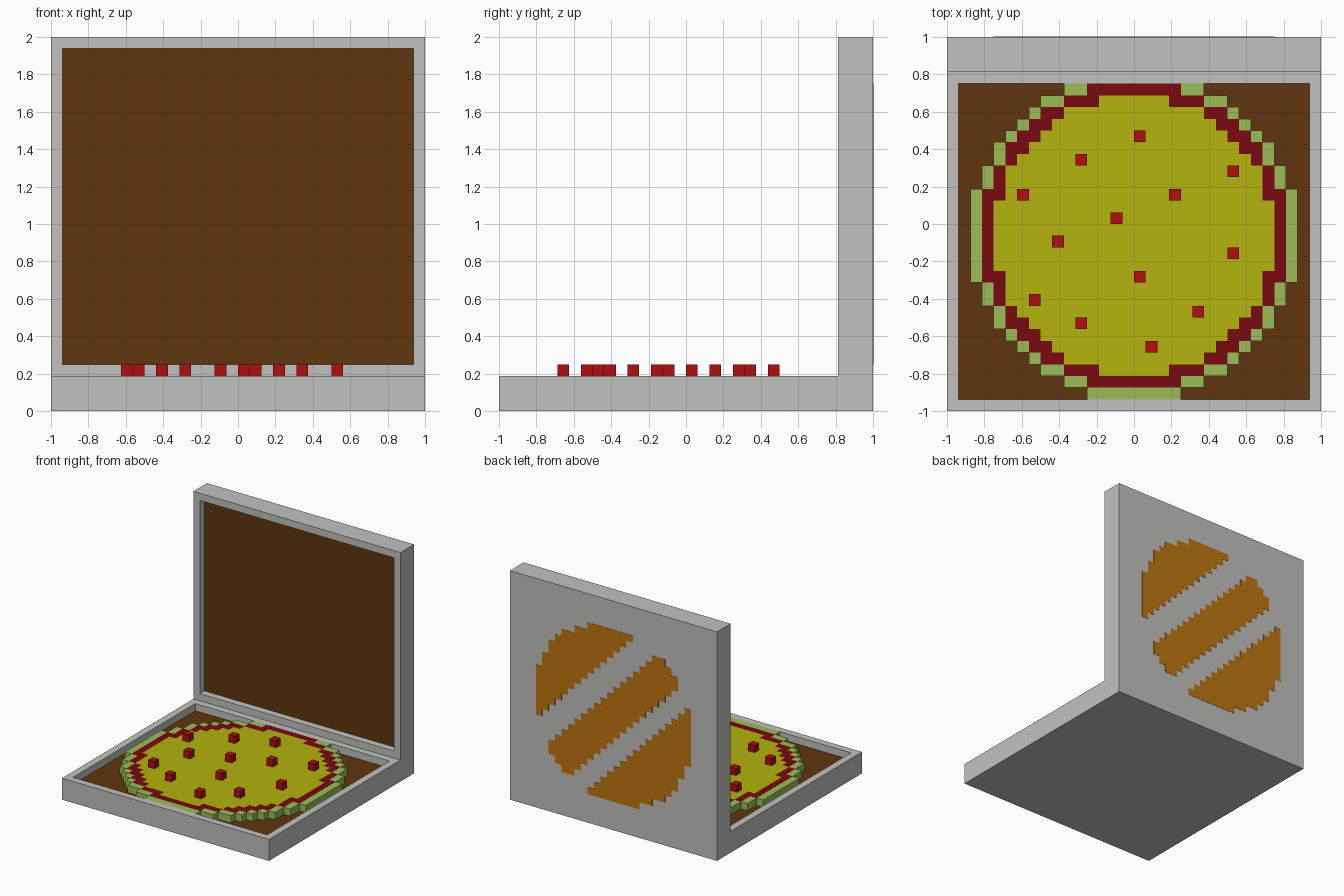
import bpy
import bmesh
from mathutils import Matrix

cube = bpy.data.objects.get("Cube")
if cube:
    bpy.data.objects.remove(cube, do_unlink=True)

U = 1 / 16  # block size


def material(name, rgb):
    lin = [(c / 255 / 12.92) if c < 11 else ((c / 255 + 0.055) / 1.055) ** 2.4 for c in rgb]
    m = bpy.data.materials.new(name)
    m.use_nodes = True
    m.diffuse_color = (*lin, 1)
    m.node_tree.nodes["Principled BSDF"].inputs["Base Color"].default_value = (*lin, 1)
    return m


GREY = material("cardboard grey", (193, 193, 191))
BROWN = material("inner brown", (95, 53, 14))
GREEN = material("crust green", (155, 190, 86))
DARK_RED = material("sauce dark red", (122, 10, 14))
YELLOW = material("cheese yellow", (179, 179, 14))
RED = material("topping red", (178, 14, 16))
ORANGE = material("print orange", (190, 117, 14))


def finish(name, bm, *mats):
    bmesh.ops.recalc_face_normals(bm, faces=bm.faces[:])
    mesh = bpy.data.meshes.new(name)
    bm.to_mesh(mesh)
    bm.free()
    for m in mats:
        mesh.materials.append(m)
    ob = bpy.data.objects.new(name, mesh)
    bpy.context.collection.objects.link(ob)
    return ob


def box(name, lo, hi, mat, open_axis=None, sign=1):
    """Box between two corners; open_axis sinks a recess into that side."""
    bm = bmesh.new()
    size = [h - l for l, h in zip(lo, hi)]
    mid = [(h + l) / 2 for l, h in zip(lo, hi)]
    bmesh.ops.create_cube(bm, size=1, matrix=Matrix.Translation(mid) @ Matrix.Diagonal((*size, 1)))
    if open_axis is not None:
        floor = max(bm.faces, key=lambda f: sign * f.calc_center_median()[open_axis])
        bmesh.ops.inset_region(bm, faces=[floor], thickness=U, use_even_offset=True)
        # push the inner face down and keep upright walls around it
        ext = bmesh.ops.extrude_discrete_faces(bm, faces=[floor])
        floor = ext["faces"][0]
        for v in floor.verts:
            v.co[open_axis] -= sign * U
        floor.material_index = 1
    return finish(name, bm, mat, BROWN)


def block_plate(name, cells, place, offset, mat):
    """Plate of unit cells; place maps cell corners to 3D, offset is its thickness."""
    bm = bmesh.new()
    for i, j in cells:
        corners = ((i, j), (i + 1, j), (i + 1, j + 1), (i, j + 1))
        bm.faces.new([bm.verts.new(place(a * U, b * U)) for a, b in corners])
    bmesh.ops.remove_doubles(bm, verts=bm.verts[:], dist=1e-4)
    ext = bmesh.ops.extrude_face_region(bm, geom=bm.faces[:])
    top = [g for g in ext["geom"] if isinstance(g, bmesh.types.BMVert)]
    bmesh.ops.translate(bm, verts=top, vec=offset)
    return finish(name, bm, mat)


# Box: tray, hinge block and upright lid
T = 3 * U
box("tray", (-1, -1, 0), (1, 1 - T, T), GREY, open_axis=2)
box("hinge_block", (-1, 1 - T, 0), (1, 1, T), GREY)
box("lid", (-1, 1 - T, T), (1, 1, 2), GREY, open_axis=1, sign=-1)


# Pizza: stepped discs given by half width per row out from the middle
def disc(half_widths):
    cells = set()
    for v, w in enumerate(half_widths):
        for x in range(-w, w):
            cells |= {(x, v - 1), (x, -v - 2)}
    return {c for c in cells if c[1] < 12}


crust = disc([14, 14, 14, 14, 13, 13, 12, 12, 11, 10, 9, 8, 6, 4])
sauce = disc([13, 13, 13, 13, 12, 12, 11, 11, 10, 9, 8, 6, 4])
cheese = disc([12, 12, 12, 11, 11, 11, 10, 9, 8, 7, 6, 3])


def on_floor(x, y):
    return (x, y, 2 * U)


for name, cells, mat in (("crust", crust - sauce, GREEN),
                         ("sauce", sauce - cheese, DARK_RED),
                         ("cheese", cheese, YELLOW)):
    block_plate(name, sorted(cells), on_floor, (0, 0, U), mat)

# Toppings: single blocks on the cheese
spots = [(0, 7), (-5, 5), (-10, 2), (3, 2), (-2, 0), (-7, -2), (8, 4), (8, -3),
         (0, -5), (-9, -7), (-5, -9), (5, -8), (1, -11)]
for n, (i, j) in enumerate(spots, 1):
    box(f"topping_{n}", (i * U, j * U, T), ((i + 1) * U, (j + 1) * U, T + U), RED)

# Plain round print on the back of the lid: two caps and a diagonal stripe
print_cells = []
for i in range(-12, 12):
    for j in range(-12, 12):
        x, z = i + 0.5, j + 0.5
        if x * x + z * z < 148 and (x + z > 8.5 or x + z < -7.5 or abs(x + z) < 3.5):
            print_cells.append((i, j))
block_plate("lid_print", print_cells, lambda x, z: (x, 0.999, 1 + z), (0, 0.003, 0), ORANGE)
